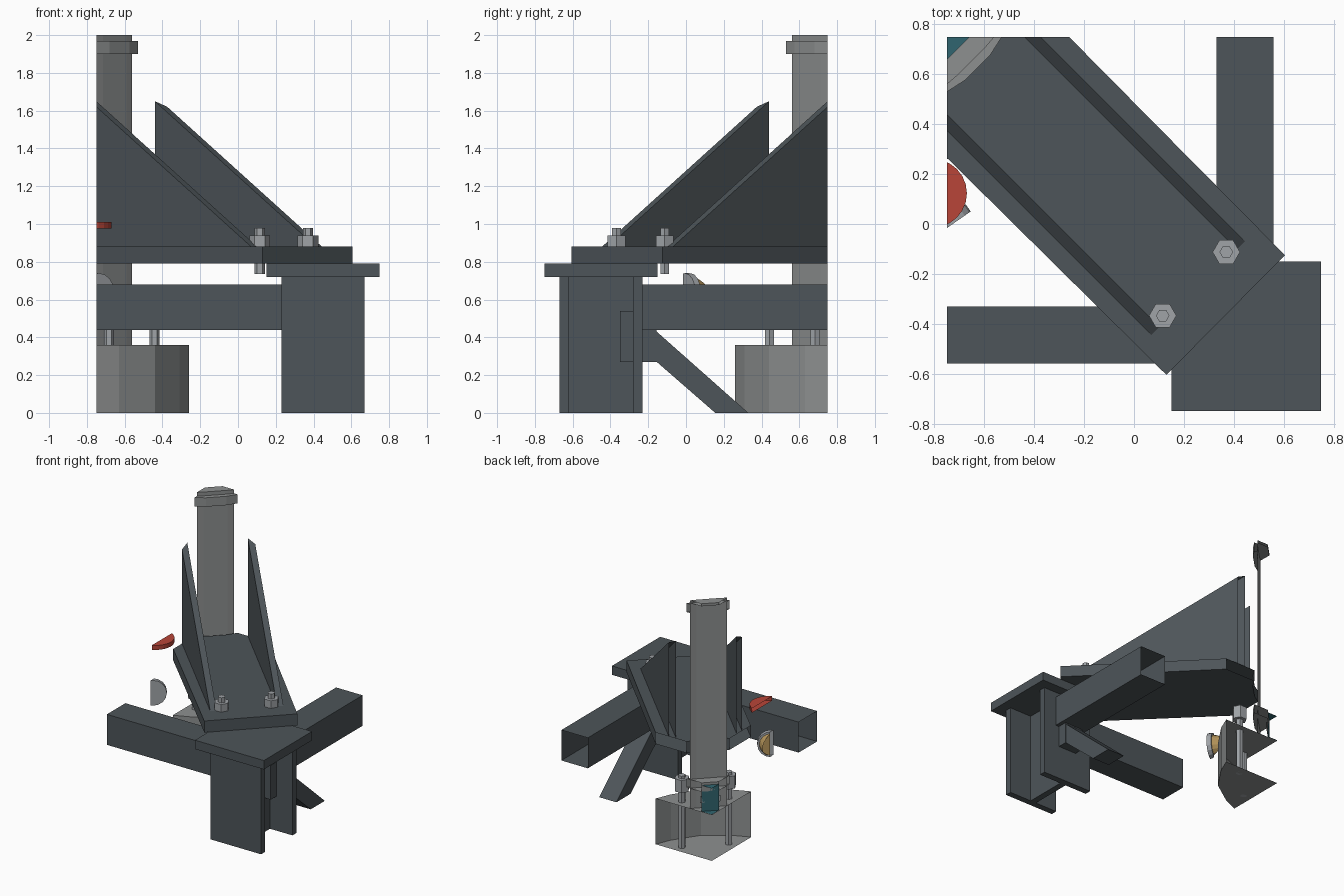
import bpy, bmesh, math
from mathutils import Matrix, Vector

if "Cube" in bpy.data.objects:
    bpy.data.objects.remove(bpy.data.objects["Cube"])

def mat(name, *rgb):
    m = bpy.data.materials.new(name)
    m.diffuse_color = (*rgb, 1)
    m.use_nodes = True
    m.node_tree.nodes["Principled BSDF"].inputs["Base Color"].default_value = m.diffuse_color
    return m

STEEL = mat("dark_steel", .075, .09, .10)
GREY = mat("pipe_grey", .27, .28, .28)
ZINC = mat("bolt_grey", .35, .37, .39)
RED = mat("red", .48, .06, .04)
TAN = mat("brass", .45, .29, .10)
TEAL = mat("teal", .03, .13, .16)

def finish(bm, name, m):
    """Cut the part off, open, at the two section planes and make the object."""
    bmesh.ops.recalc_face_normals(bm, faces=bm.faces)
    for co, no in (((-.75, 0, 0), (-1, 0, 0)), ((0, .75, 0), (0, 1, 0))):
        bmesh.ops.bisect_plane(bm, geom=bm.verts[:] + bm.edges[:] + bm.faces[:],
                               plane_co=co, plane_no=no, clear_outer=True, dist=1e-5)
    caps = [f for f in bm.faces if all(abs(v.co.x + .75) < 1e-4 for v in f.verts)
            or all(abs(v.co.y - .75) < 1e-4 for v in f.verts)]
    bmesh.ops.delete(bm, geom=caps, context='FACES')
    me = bpy.data.meshes.new(name)
    bm.to_mesh(me)
    bm.free()
    me.materials.append(m)
    ob = bpy.data.objects.new(name, me)
    bpy.context.collection.objects.link(ob)
    return ob

def prism(name, pts, c0, c1, m, place=lambda a, b, c: (a, b, c), caps=True):
    """Extrude a profile (a, b) from c0 to c1; place maps it into space."""
    bm = bmesh.new()
    lo = [bm.verts.new(place(a, b, c0)) for a, b in pts]
    hi = [bm.verts.new(place(a, b, c1)) for a, b in pts]
    n = len(pts)
    for i in range(n):
        j = (i + 1) % n
        bm.faces.new((lo[i], lo[j], hi[j], hi[i]))
    if caps:
        bm.faces.new(lo)
        bm.faces.new(hi)
    return finish(bm, name, m)

def box(name, x, y, z, m=STEEL):
    return prism(name, [(x[0], y[0]), (x[1], y[0]), (x[1], y[1]), (x[0], y[1])], *z, m)

def cyl(name, base, axis, length, r0, r1, sides, m, turn=0):
    bm = bmesh.new()
    ax = Vector(axis).normalized()
    M = (Matrix.Translation(Vector(base) + ax * length / 2)
         @ ax.to_track_quat('Z', 'Y').to_matrix().to_4x4() @ Matrix.Rotation(turn, 4, 'Z'))
    bmesh.ops.create_cone(bm, cap_ends=True, segments=sides, radius1=r0, radius2=r1,
                          depth=length, matrix=M)
    return finish(bm, name, m)

def bolt(name, x, y, z0, z1, n0, n1):
    cyl(name + "_shaft", (x, y, z0), (0, 0, 1), z1 - z0, .027, .027, 6, ZINC, math.pi / 6)
    cyl(name + "_nut", (x, y, n0), (0, 0, 1), n1 - n0, .055, .055, 6, ZINC, math.pi / 6)

# Sectioned round parts: arcs about the corner
CORNER = [(-.75, .75)]
PIPE = [(-.56, .75), (-.59, .715), (-.715, .59), (-.75, .56)]
FLANGE = [(-.53, .75), (-.575, .68), (-.68, .575), (-.75, .53)]
BASE = [(-.26, .75), (-.31, .63), (-.44, .44), (-.63, .31), (-.75, .26)]
BORE = [(-.66, .75), (-.75, .66)]

# Column: wide flange section with top plate
box("column_front_flange", (.23, .67), (-.67, -.62), (0, .72))
box("column_back_flange", (.23, .67), (-.28, -.23), (0, .72))
box("column_web", (.425, .475), (-.62, -.28), (0, .72))
box("column_top_plate", (.15, .75), (-.75, -.15), (.72, .79))

# Rails and diagonal brace
box("rail_side", (.33, .56), (-.23, .75), (.44, .68))
box("rail_front", (-.75, .23), (-.56, -.33), (.44, .68))
box("brace_bracket", (.37, .53), (-.35, -.155), (.27, .54))
prism("brace", [(-.155, .27), (.155, 0), (.33, 0), (-.155, .43)], .375, .525, STEEL,
      lambda a, b, c: (c, a, b))

# Diagonal shelf, notched around the pipe
prism("shelf", [(-.26, .75), (.605, -.125), (.13, -.605), (-.75, .265)]
      + FLANGE[::-1], .79, .88, STEEL)

# Triangular gussets and shelf bolts, mirrored across the diagonal
for side, s in (("right", 1), ("left", -1)):
    prism("gusset_" + side, [(-1, .88), (.257, .88), (-1, 2.016)], s * .155, s * .1875,
          STEEL, lambda p, z, q: (p + q, q - p, z))
    bolt("shelf_bolt_" + side, .2425 + s * .1275, -.24 + s * .1275, .735, .98, .88, .94)
    bolt("base_bolt_" + side, -.5625 + s * .12, .5625 + s * .12, 0, .57, .45, .55)

# Vertical pipe with flanges on a round base
prism("base_drum", CORNER + BASE, 0, .36, GREY)
prism("pipe", CORNER + PIPE, .36, 2, GREY, caps=False)
prism("pipe_rim", PIPE + BORE[::-1], 1.98, 2, GREY)
prism("pipe_top_flange", FLANGE + PIPE[::-1], 1.90, 1.97, GREY)
prism("pipe_low_flange", FLANGE + BORE[::-1], .52, .59, GREY)
prism("core", CORNER + BORE, .365, .57, TEAL)
prism("core_band", [(-.645, .75), (-.75, .645)] + BORE[::-1], .43, .48, ZINC)

# Red hand wheel and angled valve outlet
cyl("hand_wheel", (-.808, .123, .975), (0, 0, 1), .035, .138, .138, 24, RED)
n = Vector((.57, -.82, 0)).normalized()
front = Vector((-.737, -.007, .64))
cyl("outlet_cap", front - n * .035, n, .035, .1, .1, 16, ZINC)
cyl("outlet_body", front - n * .165, n, .13, .045, .085, 16, TAN)
